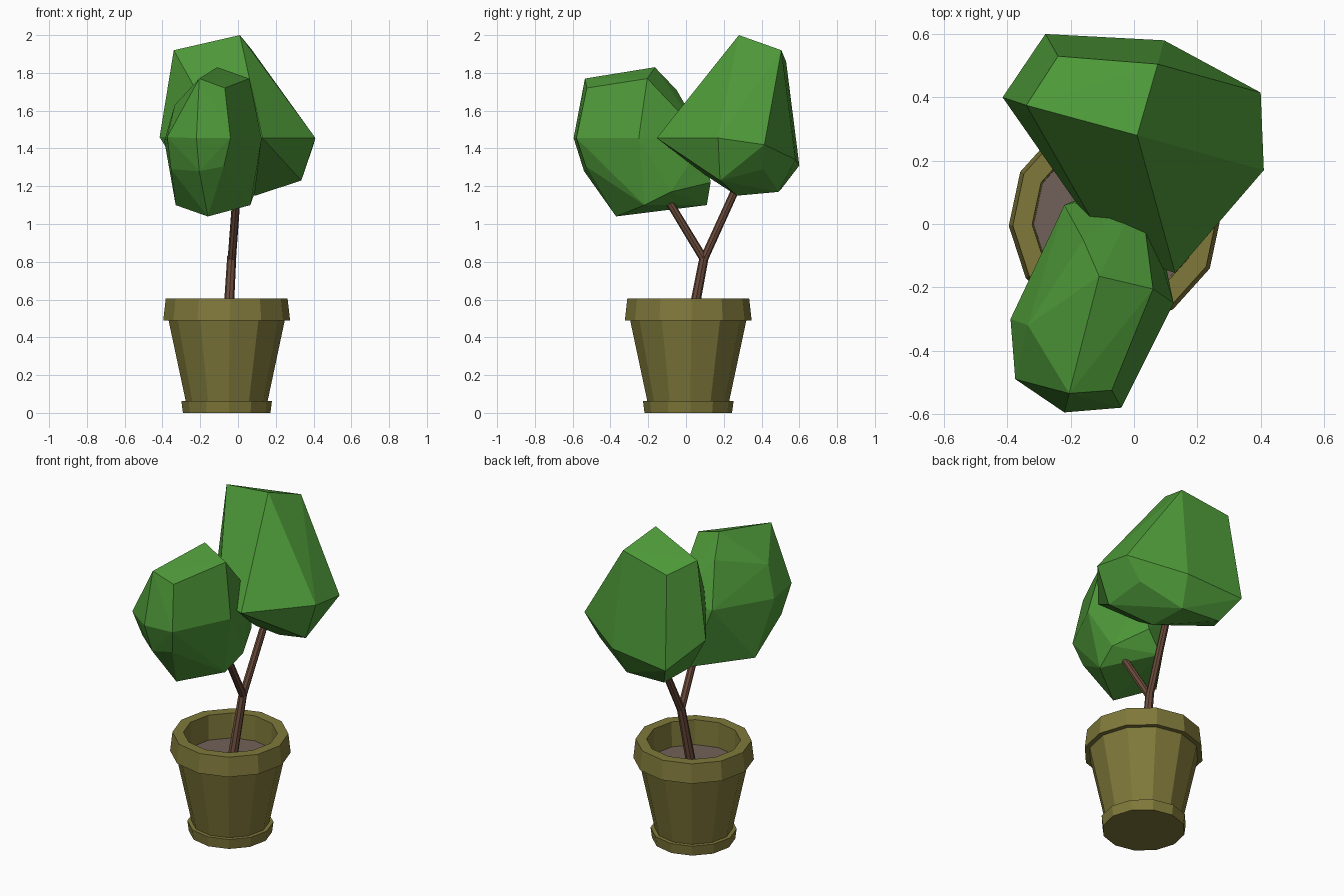
import bpy, bmesh, math
from mathutils import Vector

if "Cube" in bpy.data.objects:
    bpy.data.objects.remove(bpy.data.objects["Cube"])


def material(name, rgb):
    m = bpy.data.materials.new(name)
    m.diffuse_color = (*rgb, 1)
    m.use_nodes = True
    m.node_tree.nodes["Principled BSDF"].inputs["Base Color"].default_value = m.diffuse_color
    return m


GREEN = material("leaf green", (0.075, 0.315, 0.040))
OLIVE = material("olive clay", (0.215, 0.190, 0.043))
BARK = material("bark brown", (0.150, 0.072, 0.045))
SOIL = material("soil grey brown", (0.165, 0.120, 0.100))


def finish(bm, name, mat):
    bmesh.ops.recalc_face_normals(bm, faces=bm.faces)
    me = bpy.data.meshes.new(name)
    bm.to_mesh(me)
    bm.free()
    me.materials.append(mat)
    ob = bpy.data.objects.new(name, me)
    bpy.context.collection.objects.link(ob)
    return ob


def skin_rings(bm, rings):
    """Join rings of points into a closed solid with capped ends."""
    vs = [[bm.verts.new(p) for p in r] for r in rings]
    n = len(vs[0])
    for a, b in zip(vs, vs[1:]):
        for i in range(n):
            j = (i + 1) % n
            bm.faces.new((a[i], a[j], b[j], b[i]))
    bm.faces.new(vs[0])
    bm.faces.new(vs[-1])


def lathe(name, profile, mat, cx=-0.06, cy=0.012, n=12, phase=3):
    angles = [math.radians(phase + 360 * i / n) for i in range(n)]
    bm = bmesh.new()
    skin_rings(bm, [[(cx + r * math.cos(a), cy + r * math.sin(a), z) for a in angles]
                    for r, z in profile])
    return finish(bm, name, mat)


def limb(name, path, mat, n=8):
    """Tube along points given as (x, y, z, radius)."""
    pts = [Vector(p[:3]) for p in path]
    rings = []
    for i, p in enumerate(path):
        d = (pts[min(i + 1, len(pts) - 1)] - pts[max(i - 1, 0)]).normalized()
        u = d.cross(Vector((1, 0, 0))).normalized()
        v = d.cross(u)
        rings.append([pts[i] + p[3] * (math.cos(t) * u + math.sin(t) * v)
                      for t in (2 * math.pi * k / n for k in range(n))])
    bm = bmesh.new()
    skin_rings(bm, rings)
    return finish(bm, name, mat)


def leaf_clump(name, points, mat):
    """Faceted clump: convex hull over a few corner points."""
    bm = bmesh.new()
    for p in points:
        bm.verts.new(p)
    res = bmesh.ops.convex_hull(bm, input=bm.verts)
    loose = [v for v in bm.verts if not v.link_faces]
    bmesh.ops.delete(bm, geom=loose, context='VERTS')
    bmesh.ops.dissolve_limit(bm, angle_limit=math.radians(4), verts=bm.verts, edges=bm.edges)
    return finish(bm, name, mat)


# Pot: foot, tapered body, overhanging rim, hollow inside
lathe("pot", [(0.232, 0), (0.240, 0.062), (0.217, 0.062), (0.308, 0.49), (0.336, 0.49),
              (0.323, 0.606), (0.262, 0.606), (0.256, 0.43)], OLIVE)
lathe("soil", [(0.257, 0.43), (0.257, 0.455)], SOIL)

# Trunk forking into two branches
limb("trunk", [(-0.055, 0.022, 0.44, 0.028), (-0.033, 0.097, 0.83, 0.024)], BARK)
limb("front_branch", [(-0.033, 0.097, 0.81, 0.022), (-0.01, -0.085, 1.11, 0.021)], BARK)
limb("back_branch", [(-0.033, 0.093, 0.81, 0.022), (-0.005, 0.27, 1.20, 0.021)], BARK)

# Foliage
leaf_clump("back_foliage", [
    (0.01, 0.28, 2.0), (0.075, 0.505, 1.92), (-0.24, 0.53, 1.86), (-0.34, 0.375, 1.92),
    (0.225, 0.41, 1.66), (0.41, 0.17, 1.455), (0.40, 0.415, 1.42), (0.13, -0.155, 1.455),
    (-0.08, -0.08, 1.455), (-0.415, 0.40, 1.46), (-0.28, 0.60, 1.31), (0.095, 0.58, 1.34),
    (0.335, 0.18, 1.23), (0.30, 0.41, 1.29), (0.09, 0.27, 1.15), (0.06, 0.49, 1.17),
    (-0.28, 0.36, 1.24), (0.05, 0.10, 1.26), (-0.20, 0.50, 1.18)], GREEN)
leaf_clump("front_foliage", [
    (-0.11, -0.165, 1.83), (0.06, -0.205, 1.77), (-0.07, -0.525, 1.72), (-0.205, -0.535, 1.77),
    (-0.335, -0.32, 1.63), (-0.16, -0.05, 1.71), (-0.22, -0.595, 1.455), (-0.04, -0.58, 1.455),
    (0.125, -0.25, 1.455), (-0.375, -0.49, 1.46), (-0.39, -0.30, 1.44), (-0.22, 0.06, 1.46),
    (0.02, 0.10, 1.45), (-0.205, -0.54, 1.28), (-0.075, -0.53, 1.305), (-0.355, -0.42, 1.29),
    (-0.33, -0.20, 1.10), (-0.16, -0.37, 1.04), (0.065, -0.22, 1.10), (-0.10, 0.11, 1.10),
    (0.09, -0.08, 1.17), (0.00, 0.13, 1.22)], GREEN)
